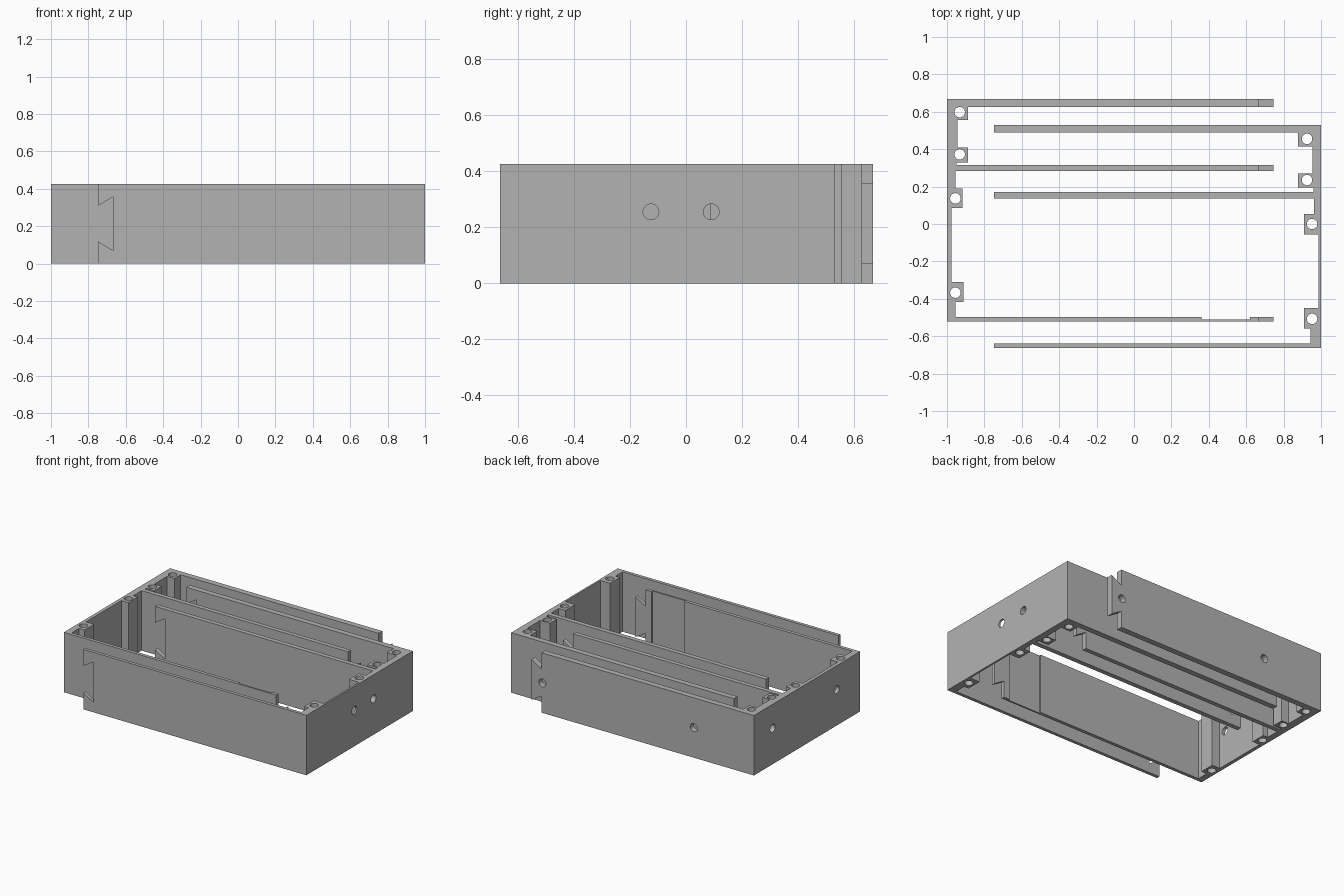
import bpy, bmesh, math
from mathutils import Matrix, Vector

if "Cube" in bpy.data.objects:
    bpy.data.objects.remove(bpy.data.objects["Cube"])

H = 0.425          # height of the frame
R = 0.028          # hole radius

grey = bpy.data.materials.new("grey plastic")
grey.diffuse_color = (0.45, 0.45, 0.45, 1)
grey.use_nodes = True
grey.node_tree.nodes["Principled BSDF"].inputs["Base Color"].default_value = grey.diffuse_color


def make_object(name, bm):
    bmesh.ops.recalc_face_normals(bm, faces=bm.faces)
    mesh = bpy.data.meshes.new(name)
    bm.to_mesh(mesh)
    bm.free()
    obj = bpy.data.objects.new(name, mesh)
    bpy.context.collection.objects.link(obj)
    return obj


def prism(bm, points, offset):
    """Extrude a closed outline along an offset vector."""
    face = bm.faces.new([bm.verts.new(p) for p in points])
    ext = bmesh.ops.extrude_face_region(bm, geom=[face])
    verts = [v for v in ext["geom"] if isinstance(v, bmesh.types.BMVert)]
    bmesh.ops.translate(bm, verts=verts, vec=offset)


def hole(bm, centre, axis, length):
    turn = Vector((0, 0, 1)).rotation_difference(Vector(axis)).to_matrix().to_4x4()
    bmesh.ops.create_cone(bm, cap_ends=True, segments=32, radius1=R, radius2=R,
                          depth=length, matrix=Matrix.Translation(centre) @ turn)


def comb(name, side, y_start, steps):
    """End wall with bosses and long fingers: (lower y, reach from the outer face)."""
    outline = [(side, y_start)]
    y = y_start
    for y_low, reach in steps:
        x = side * (1 - reach)
        outline += [(x, y), (x, y_low)]
        y = y_low
    outline.append((side, y))
    bm = bmesh.new()
    prism(bm, [(px, py, 0) for px, py in outline], (0, 0, H))
    return make_object(name, bm)


def cut(obj, bm):
    cutter = make_object("cutter", bm)
    cutter.hide_render = True
    mod = obj.modifiers.new("cut", "BOOLEAN")
    mod.operation = "DIFFERENCE"
    mod.solver = "EXACT"
    mod.object = cutter
    bpy.ops.object.select_all(action="DESELECT")
    bpy.context.view_layer.objects.active = obj
    obj.select_set(True)
    bpy.ops.object.modifier_apply(modifier=mod.name)
    bpy.data.objects.remove(cutter)
    obj.data.materials.clear()
    obj.data.materials.append(grey)
    bpy.ops.object.shade_smooth_by_angle(angle=math.radians(30))


# Left half: three fingers and four screw bosses
left = comb("left_frame", -1, 0.667, [
    (0.625, 1.745), (0.555, 0.112), (0.41, 0.055), (0.33, 0.112),
    (0.315, 0.05), (0.283, 1.745), (0.19, 0.045), (0.085, 0.082),
    (-0.31, 0.025), (-0.417, 0.088), (-0.498, 0.045), (-0.522, 1.745)])
bm = bmesh.new()
# material above and below the dovetail tongues
for z_out, z_wide, z_narrow in ((-0.1, 0.07, 0.118), (H + 0.1, 0.357, 0.309)):
    slope = (z_wide - z_narrow) / 0.08
    prism(bm, [(0.665, -0.8, z_out), (0.665, -0.8, z_narrow),
               (0.8, -0.8, z_narrow + slope * 0.135), (0.8, -0.8, z_out)], (0, 1.6, 0))
# shallow recess on the front finger
prism(bm, [(0.36, -0.51, -0.1), (0.62, -0.51, -0.1),
           (0.62, -0.45, -0.1), (0.36, -0.45, -0.1)], (0, 0, 0.7))
for x, y in ((-0.932, 0.598), (-0.932, 0.372), (-0.955, 0.137), (-0.955, -0.367)):
    hole(bm, (x, y, H / 2), (0, 0, 1), 0.6)
for y in (0.457, -0.26):
    hole(bm, (-0.98, y, 0.255), (1, 0, 0), 0.15)
for x in (-0.528, 0.66):
    hole(bm, (x, 0.65, 0.2125), (0, 1, 0), 0.12)
cut(left, bm)

# Right half: three fingers and four screw bosses
right = comb("right_frame", 1, 0.53, [
    (0.49, 1.748), (0.415, 0.122), (0.27, 0.045), (0.195, 0.122),
    (0.17, 0.04), (0.137, 1.748), (0.053, 0.038), (-0.057, 0.09),
    (-0.45, 0.013), (-0.56, 0.09), (-0.64, 0.055), (-0.663, 1.748)])
bm = bmesh.new()
# dovetail sockets in the finger ends
prism(bm, [(-0.8, -0.8, 0.149), (-0.668, -0.8, 0.07),
           (-0.668, -0.8, 0.357), (-0.8, -0.8, 0.278)], (0, 1.6, 0))
for x, y in ((0.925, 0.455), (0.925, 0.235), (0.952, 0.0), (0.952, -0.507)):
    hole(bm, (x, y, H / 2), (0, 0, 1), 0.6)
for y in (0.09, -0.125):
    hole(bm, (0.98, y, 0.255), (1, 0, 0), 0.15)
cut(right, bm)
